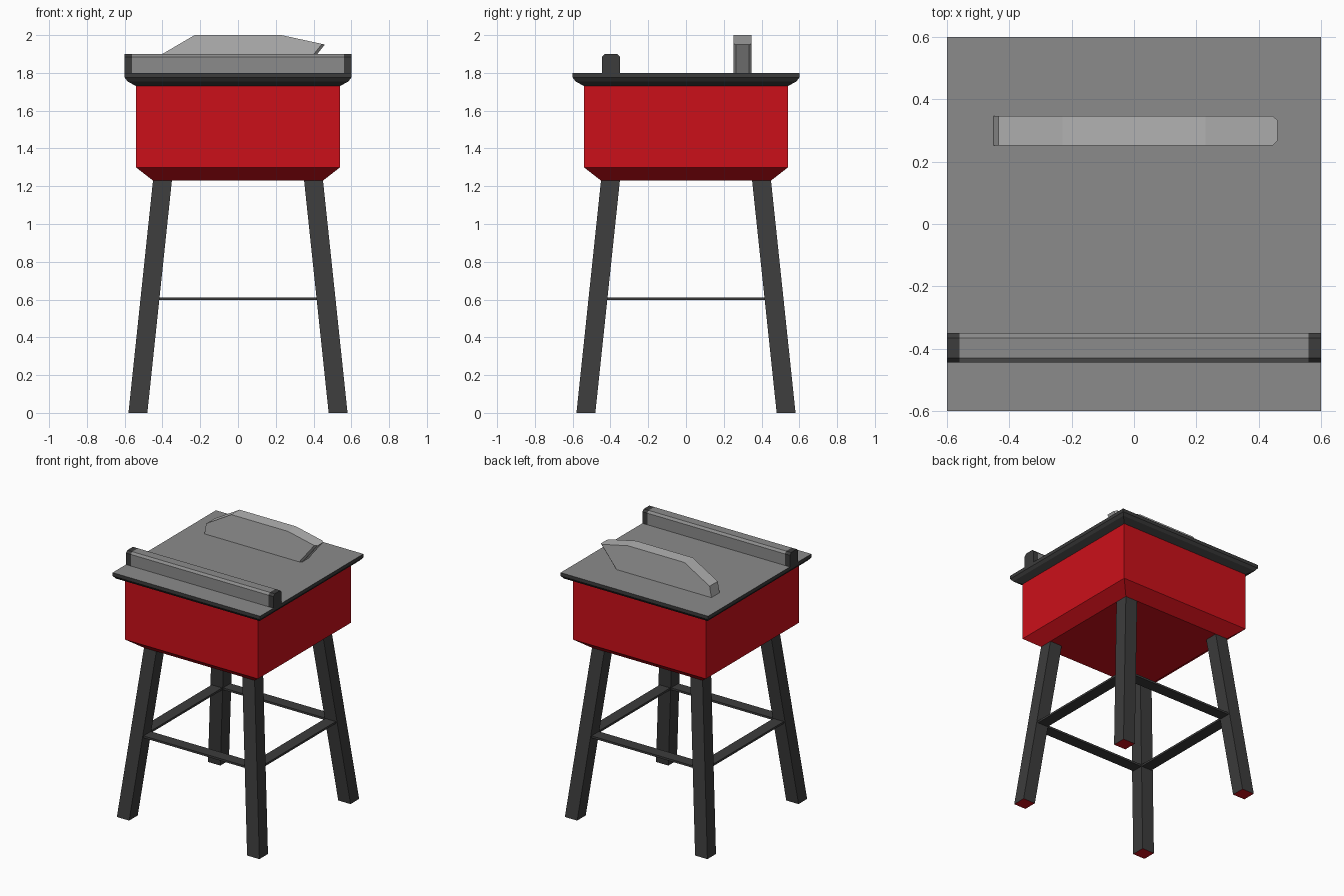
import bpy
import bmesh

if "Cube" in bpy.data.objects:
    bpy.data.objects.remove(bpy.data.objects["Cube"])


def material(name, rgb):
    m = bpy.data.materials.new(name)
    m.diffuse_color = (*rgb, 1)
    m.use_nodes = True
    m.node_tree.nodes["Principled BSDF"].inputs["Base Color"].default_value = m.diffuse_color
    return m


RED = material("red_paint", (0.6, 0.005, 0.01))
DARK = material("dark_metal", (0.045, 0.045, 0.045))
STEEL = material("table_steel", (0.26, 0.26, 0.26))
LIGHT = material("guard_steel", (0.45, 0.45, 0.45))


def finish(name, bm, *mats):
    bmesh.ops.recalc_face_normals(bm, faces=bm.faces)
    me = bpy.data.meshes.new(name)
    bm.to_mesh(me)
    bm.free()
    for m in mats:
        me.materials.append(m)
    ob = bpy.data.objects.new(name, me)
    bpy.context.collection.objects.link(ob)
    return ob


def loft(loops, closed=False):
    """Skin matching point loops; cap the ends, or join last to first."""
    bm = bmesh.new()
    rings = [[bm.verts.new(p) for p in loop] for loop in loops]
    pairs = list(zip(rings, rings[1:]))
    if closed:
        pairs.append((rings[-1], rings[0]))
    else:
        bm.faces.new(rings[0])
        bm.faces.new(rings[-1])
    for a, b in pairs:
        for i in range(len(a)):
            j = (i + 1) % len(a)
            bm.faces.new((a[i], a[j], b[j], b[i]))
    return bm


def square(half, z, cx=0, cy=0):
    return [(cx + sx * half, cy + sy * half, z)
            for sx, sy in ((-1, -1), (1, -1), (1, 1), (-1, 1))]


# Red cabinet with tapered bottom
finish("cabinet", loft([square(h, z) for h, z in
                        ((0.45, 1.23), (0.54, 1.30), (0.54, 1.73))]), RED)

# Table top: dark rounded rim, steel surface
bm = loft([square(h, z) for h, z in
           ((0.54, 1.73), (0.585, 1.755), (0.6, 1.775), (0.6, 1.80))])
for f in bm.faces:
    if all(v.co.z > 1.79 for v in f.verts):
        f.material_index = 1
finish("table_top", bm, DARK, STEEL)

# Splayed legs with red feet
for side, sx in (("left", -1), ("right", 1)):
    for end, sy in (("front", -1), ("back", 1)):
        bm = loft([square(0.05, 0, sx * 0.53, sy * 0.53),
                   square(0.05, 1.23, sx * 0.40, sy * 0.40)])
        for f in bm.faces:
            if all(v.co.z < 0.01 for v in f.verts):
                f.material_index = 1
        finish(f"{end}_{side}_leg", bm, DARK, RED)

# Flat square brace between the legs
finish("leg_brace", loft([square(h, z) for h, z in
                          ((0.505, 0.597), (0.505, 0.612),
                           (0.42, 0.612), (0.42, 0.597))], closed=True), DARK)

# Rip fence: chamfered bar with dark end caps
FENCE = ((-0.445, 1.80), (-0.445, 1.885), (-0.43, 1.90),
         (-0.365, 1.90), (-0.35, 1.885), (-0.35, 1.80))
for name, x0, x1, mat in (("fence_bar", -0.56, 0.56, STEEL),
                          ("fence_left_cap", -0.6, -0.56, DARK),
                          ("fence_right_cap", 0.56, 0.6, DARK)):
    finish(name, loft([[(x, y, z) for y, z in FENCE] for x in (x0, x1)]), mat)

# Blade guard: side profile extruded in y, undercut nose corners softened
GUARD = ((-0.45, 1.80), (-0.435, 1.88), (-0.23, 2.0),
         (0.23, 2.0), (0.46, 1.95), (0.34, 1.80))
bm = loft([[(x, y, z) for x, z in GUARD] for y in (0.252, 0.347)])
nose = [e for e in bm.edges
        if abs(e.verts[0].co.y - e.verts[1].co.y) < 0.001
        and all(v.co.x > 0.3 for v in e.verts)]
bmesh.ops.bevel(bm, geom=nose, offset=0.014, offset_type='OFFSET',
                segments=1, profile=0.5, affect='EDGES')
finish("blade_guard", bm, LIGHT)
